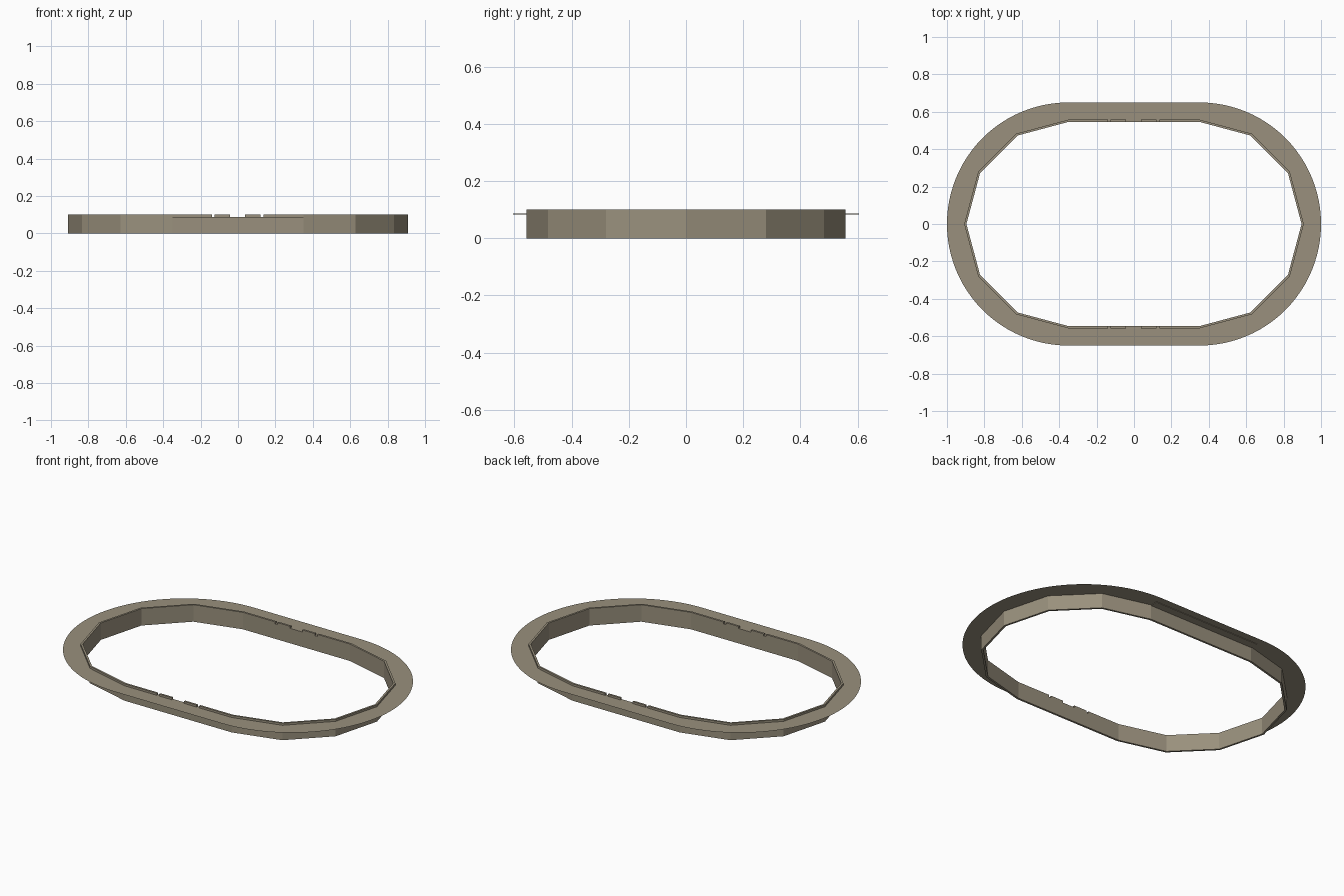
import bpy, bmesh
from math import sin, cos, pi
from mathutils import Matrix

cube = bpy.data.objects.get("Cube")
if cube:
    bpy.data.objects.remove(cube, do_unlink=True)

HALF = 0.35        # half length of the straight sides
SHELF = 0.088      # height of the flat flange
TOP = 0.1

stone = bpy.data.materials.new("warm grey stone")
stone.use_nodes = True
colour = (0.32, 0.28, 0.205, 1)
stone.diffuse_color = colour
stone.node_tree.nodes["Principled BSDF"].inputs["Base Color"].default_value = colour


def oval(radius, steps):
    """Outline of two half circles joined by straight sides."""
    points = []
    for side in (1, -1):
        for i in range(steps + 1):
            a = -pi / 2 + pi * i / steps
            points.append((side * (HALF + radius * cos(a)), side * radius * sin(a)))
    return points


def finish(name, bm):
    mesh = bpy.data.meshes.new(name)
    bm.to_mesh(mesh)
    bm.free()
    mesh.materials.append(stone)
    ob = bpy.data.objects.new(name, mesh)
    bpy.context.scene.collection.objects.link(ob)
    return ob


def add_box(bm, x0, x1, y0, y1, z0, z1):
    place = Matrix.Translation(((x0 + x1) / 2, (y0 + y1) / 2, (z0 + z1) / 2))
    size = Matrix.Diagonal((x1 - x0, y1 - y0, z1 - z0, 1))
    bmesh.ops.create_cube(bm, size=1, matrix=place @ size)


# Faceted wall: a closed ring with a rectangular section
bm = bmesh.new()
loops = [[bm.verts.new((x, y, z)) for x, y in oval(r, 6)]
         for r, z in ((0.558, 0), (0.558, TOP), (0.546, TOP), (0.546, 0))]
count = len(loops[0])
for k in range(4):
    a, b = loops[k], loops[(k + 1) % 4]
    for i in range(count):
        j = (i + 1) % count
        bm.faces.new((a[i], a[j], b[j], b[i]))
bmesh.ops.recalc_face_normals(bm, faces=bm.faces)
wall = finish("wall", bm)

# Notches through the lip of both straight sides
bm = bmesh.new()
for x0, x1 in ((-0.14, -0.125), (-0.042, 0.038), (0.12, 0.137)):
    add_box(bm, x0, x1, -0.7, 0.7, SHELF, 0.2)
cutter = finish("notch_cutter", bm)
cutter.hide_render = True
cut = wall.modifiers.new("notches", 'BOOLEAN')
cut.operation = 'DIFFERENCE'
cut.solver = 'EXACT'
cut.object = cutter
bpy.context.view_layer.objects.active = wall
bpy.ops.object.modifier_apply(modifier=cut.name)
bpy.data.objects.remove(cutter, do_unlink=True)

# Flat flange: a thin sheet from the faceted wall to a smooth outer edge
bm = bmesh.new()
fine = 8
outer = [bm.verts.new((x, y, SHELF)) for x, y in oval(0.65, 6 * fine)]
inner = [bm.verts.new((x, y, SHELF)) for x, y in oval(0.557, 6)]
for half in range(2):
    o0, i0 = half * (6 * fine + 1), half * 7
    for s in range(6):
        arc = outer[o0 + s * fine:o0 + (s + 1) * fine + 1]
        bm.faces.new(arc + [inner[i0 + s + 1], inner[i0 + s]])
    o1, i1 = o0 + 6 * fine, i0 + 6
    bm.faces.new((outer[o1], outer[(o1 + 1) % len(outer)],
                  inner[(i1 + 1) % len(inner)], inner[i1]))
bmesh.ops.triangulate(bm, faces=bm.faces)
for f in bm.faces:
    f.normal_update()
    if f.normal.z < 0:
        f.normal_flip()
finish("flange", bm)

# Thin support strips under the straight parts of the flange
bm = bmesh.new()
for y0, y1 in ((0.555, 0.605), (-0.605, -0.555)):
    add_box(bm, -HALF, HALF, y0, y1, SHELF - 0.004, SHELF - 0.001)
finish("support_strips", bm)
